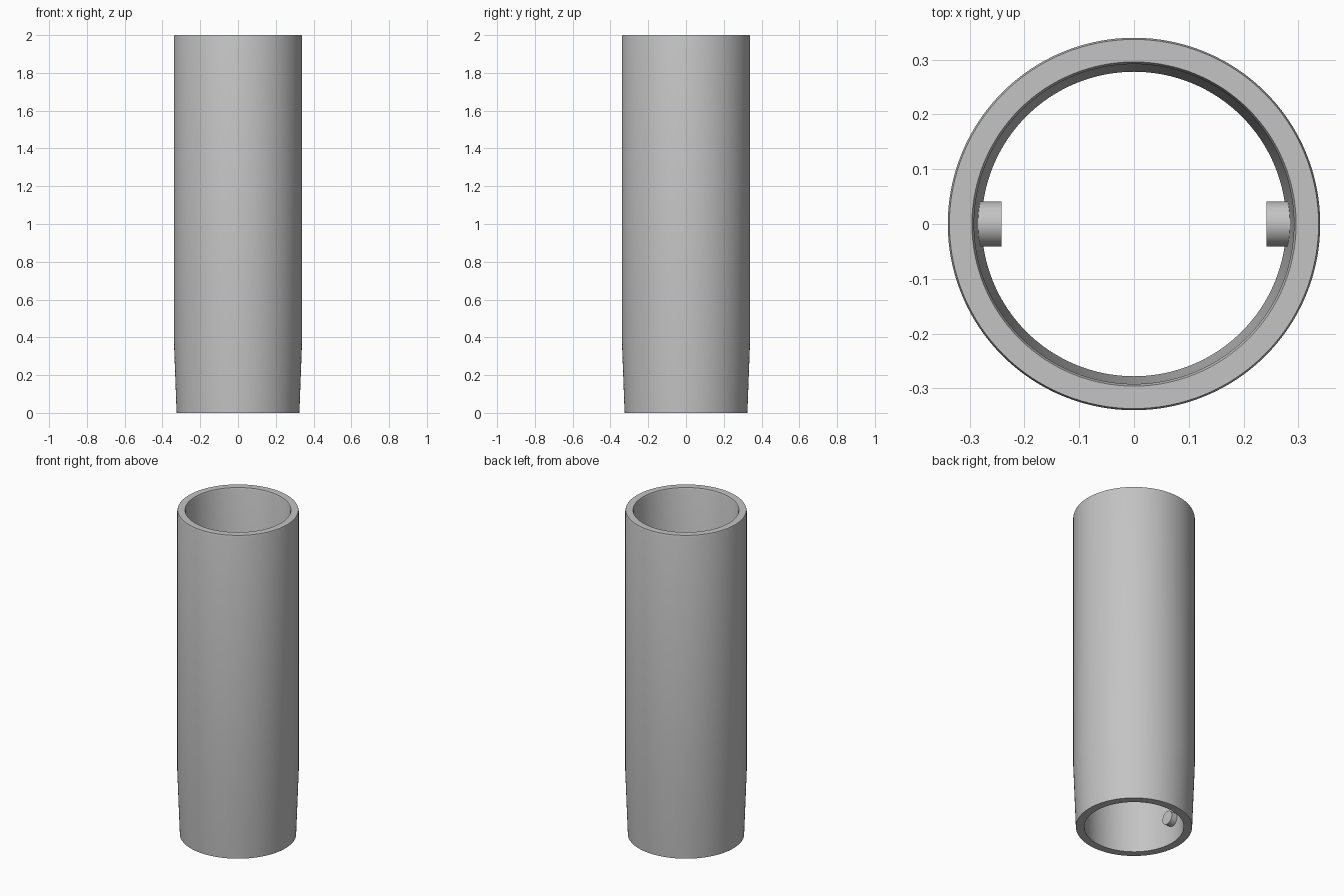
import bpy, math

cube = bpy.data.objects.get("Cube")
if cube:
    bpy.data.objects.remove(cube, do_unlink=True)

grey = bpy.data.materials.new("plain_grey")
grey.use_nodes = True
colour = (0.55, 0.55, 0.55, 1)
grey.diffuse_color = colour
grey.node_tree.nodes["Principled BSDF"].inputs["Base Color"].default_value = colour


def finish(obj, name):
    obj.name = name
    obj.data.name = name
    obj.data.materials.append(grey)
    bpy.ops.object.select_all(action="DESELECT")
    obj.select_set(True)
    bpy.context.view_layer.objects.active = obj
    bpy.ops.object.shade_smooth_by_angle(angle=math.radians(30))


def lathe(name, profile, sides):
    """Spin a closed (radius, height) profile around the z axis."""
    n = len(profile)
    verts, faces = [], []
    for i in range(sides):
        a = math.tau * i / sides
        verts += [(r * math.cos(a), r * math.sin(a), z) for r, z in profile]
        j = (i + 1) % sides
        for k in range(n):
            m = (k + 1) % n
            faces.append((i * n + k, j * n + k, j * n + m, i * n + m))
    mesh = bpy.data.meshes.new(name)
    mesh.from_pydata(verts, [], faces)
    obj = bpy.data.objects.new(name, mesh)
    bpy.context.collection.objects.link(obj)
    finish(obj, name)


# Hollow sleeve: tapered foot, straight wall, small chamfers on the top rim
lathe("sleeve", [(0.325, 0), (0.34, 0.4), (0.34, 1.99), (0.337, 2),
                 (0.296, 2), (0.292, 1.99), (0.292, 0.4), (0.278, 0)], 128)

# Two locking pins pointing inward near the foot
for side, label in ((1, "left"), (-1, "right")):
    bpy.ops.mesh.primitive_cylinder_add(
        vertices=48, radius=0.041, depth=0.06,
        location=(side * 0.272, 0, 0.15), rotation=(0, math.pi / 2, 0))
    finish(bpy.context.object, label + "_pin")
